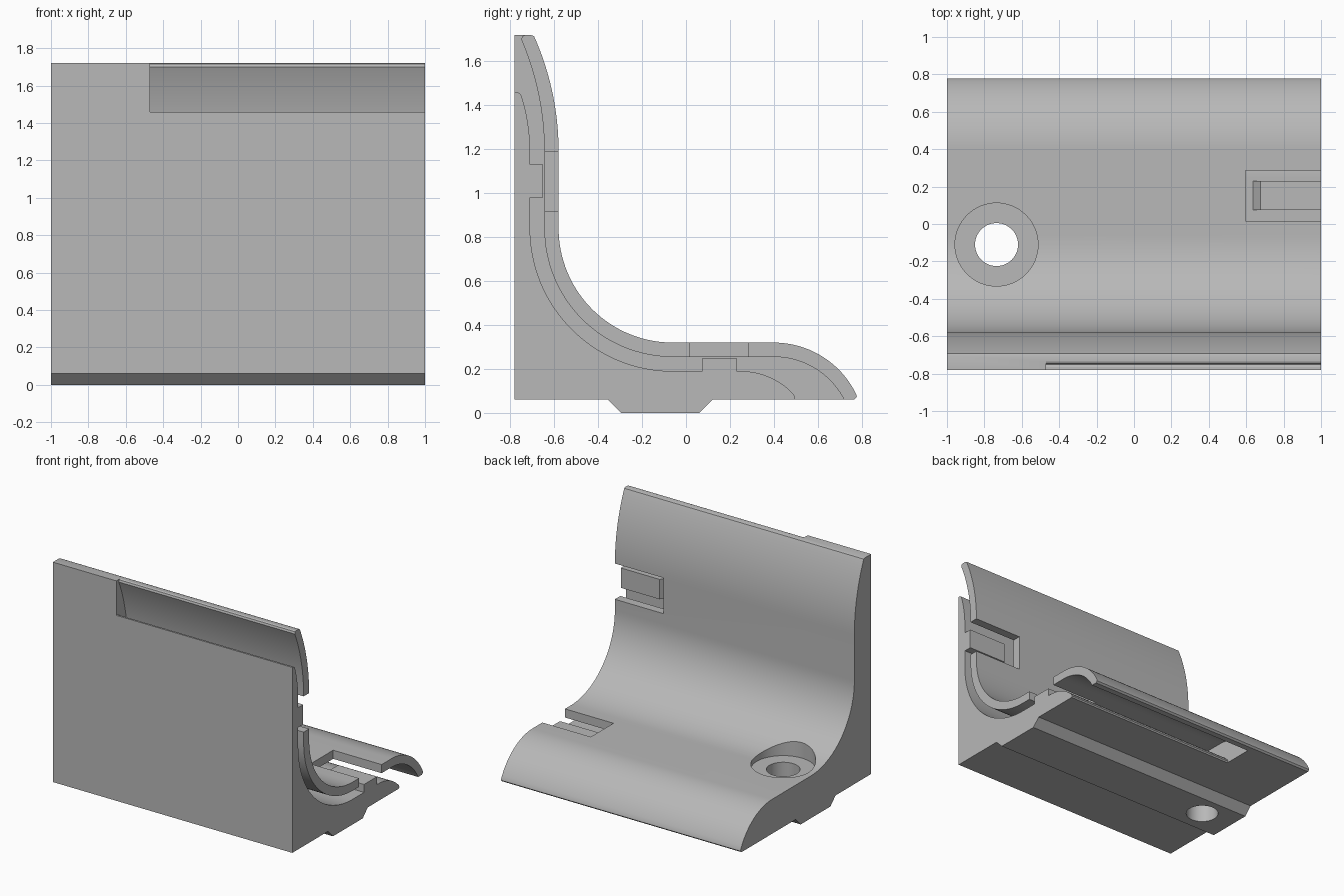
import bpy, bmesh, math

if "Cube" in bpy.data.objects:
    bpy.data.objects.remove(bpy.data.objects["Cube"], do_unlink=True)

grey = bpy.data.materials.new("light grey plastic")
grey.use_nodes = True
grey.diffuse_color = (0.48, 0.48, 0.48, 1)
grey.node_tree.nodes["Principled BSDF"].inputs["Base Color"].default_value = grey.diffuse_color


def arc(p, q, vertical, n=20):
    """Points from p to q on the circle that is vertical or horizontal at p."""
    dy, dz = q[0] - p[0], q[1] - p[1]
    r = (dy * dy + dz * dz) / (2 * (dy if vertical else dz))
    cy, cz = (p[0] + r, p[1]) if vertical else (p[0], p[1] + r)
    a = math.atan2(p[1] - cz, p[0] - cy)
    b = math.atan2(q[1] - cz, q[0] - cy)
    turn = (b - a + math.pi) % (2 * math.pi) - math.pi
    return [(cy + abs(r) * math.cos(a + turn * i / n),
             cz + abs(r) * math.sin(a + turn * i / n)) for i in range(n + 1)]


def finish(name, bm):
    bmesh.ops.recalc_face_normals(bm, faces=bm.faces)
    mesh = bpy.data.meshes.new(name)
    bm.to_mesh(mesh)
    bm.free()
    mesh.materials.append(grey)
    ob = bpy.data.objects.new(name, mesh)
    bpy.context.collection.objects.link(ob)
    return ob


def extrude(name, points, x0, x1):
    bm = bmesh.new()
    face = bm.faces.new([bm.verts.new((x0, y, z)) for y, z in points])
    out = bmesh.ops.extrude_face_region(bm, geom=[face])
    moved = [v for v in out["geom"] if isinstance(v, bmesh.types.BMVert)]
    bmesh.ops.translate(bm, verts=moved, vec=(x1 - x0, 0, 0))
    return finish(name, bm)


def rect(y0, y1, z0, z1):
    return [(y0, z0), (y1, z0), (y1, z1), (y0, z1)]


def cylinder(name, r, z0, z1):
    bm = bmesh.new()
    bmesh.ops.create_cone(bm, cap_ends=True, segments=64, radius1=r, radius2=r, depth=z1 - z0)
    bmesh.ops.translate(bm, verts=bm.verts, vec=(-0.735, -0.11, (z0 + z1) / 2))
    return finish(name, bm)


def corner_path(inset, top, tip, flat_end):
    """Concave run from the upper tip down the wall and along the foot."""
    wall, floor = -0.58 - inset, 0.32 - inset
    return (arc((wall, 1.19), top, True)[::-1]
            + arc((wall, 0.84), (-0.06, floor), True, 32)
            + arc((flat_end, floor), tip, False))


# Solid bracket body with a foot rib underneath
body = extrude("corner_bracket",
               [(-0.78, 0.06), (-0.78, 1.72), (-0.705, 1.72), (-0.692, 1.715)]
               + corner_path(0, (-0.685, 1.70), (0.775, 0.085), 0.4)
               + [(0.778, 0.072), (0.765, 0.06), (0.12, 0.06), (0.06, 0), (-0.295, 0), (-0.355, 0.06)],
               -1, 1)

# Curved slot that separates the thin outer skin from the core
skin_side = corner_path(0.065, (-0.75, 1.70), (0.72, 0.06), 0.4)
core_side = corner_path(0.13, (-0.748, 1.44), (0.49, 0.085), 0.25)
slot = extrude("slot_cutter",
               [(-0.735, 1.8), (-0.735, 1.72), (-0.745, 1.715)] + skin_side
               + [(0.72, -0.1), (0.49, -0.1), (0.49, 0.06), (0.497, 0.07)]
               + core_side[::-1]
               + [(-0.754, 1.452), (-0.764, 1.459), (-0.78, 1.46), (-0.9, 1.46), (-0.9, 1.8)],
               -0.47, 1.1)

# Skin windows and the counterbored screw hole
cutters = [
    slot,
    extrude("foot_window_cutter", rect(0.015, 0.285, 0.222, 0.5), 0.595, 1.1),
    extrude("wall_window_cutter", rect(-0.68, -0.4, 0.92, 1.19), 0.595, 1.1),
    cylinder("counterbore_cutter", 0.222, 0.28, 0.8),
    cylinder("screw_hole_cutter", 0.115, -0.1, 0.5),
]
for cutter in cutters:
    cutter.hide_render = True
    cutter.hide_set(True)
    mod = body.modifiers.new(cutter.name, "BOOLEAN")
    mod.operation = "DIFFERENCE"
    mod.solver = "EXACT"
    mod.object = cutter

# Bake the cuts and remove the helpers
graph = bpy.context.evaluated_depsgraph_get()
cut_mesh = bpy.data.meshes.new_from_object(body.evaluated_get(graph))
body.modifiers.clear()
body.data = cut_mesh
for cutter in cutters:
    bpy.data.objects.remove(cutter, do_unlink=True)

# Locating ribs on the core, ramped at their inner end
foot_rib = extrude("foot_locating_rib", rect(0.075, 0.23, 0.18, 0.25), 0.63, 1)
wall_rib = extrude("wall_locating_rib", rect(-0.725, -0.65, 0.98, 1.13), 0.63, 1)
for rib, axis, level in ((foot_rib, 2, 0.25), (wall_rib, 1, -0.65)):
    for v in rib.data.vertices:
        if v.co.x < 0.7 and abs(v.co[axis] - level) < 0.001:
            v.co.x = 0.675

# Smooth curved faces while keeping crisp edges
bpy.ops.object.select_all(action="DESELECT")
body.select_set(True)
bpy.context.view_layer.objects.active = body
bpy.ops.object.shade_smooth_by_angle(angle=math.radians(25))
